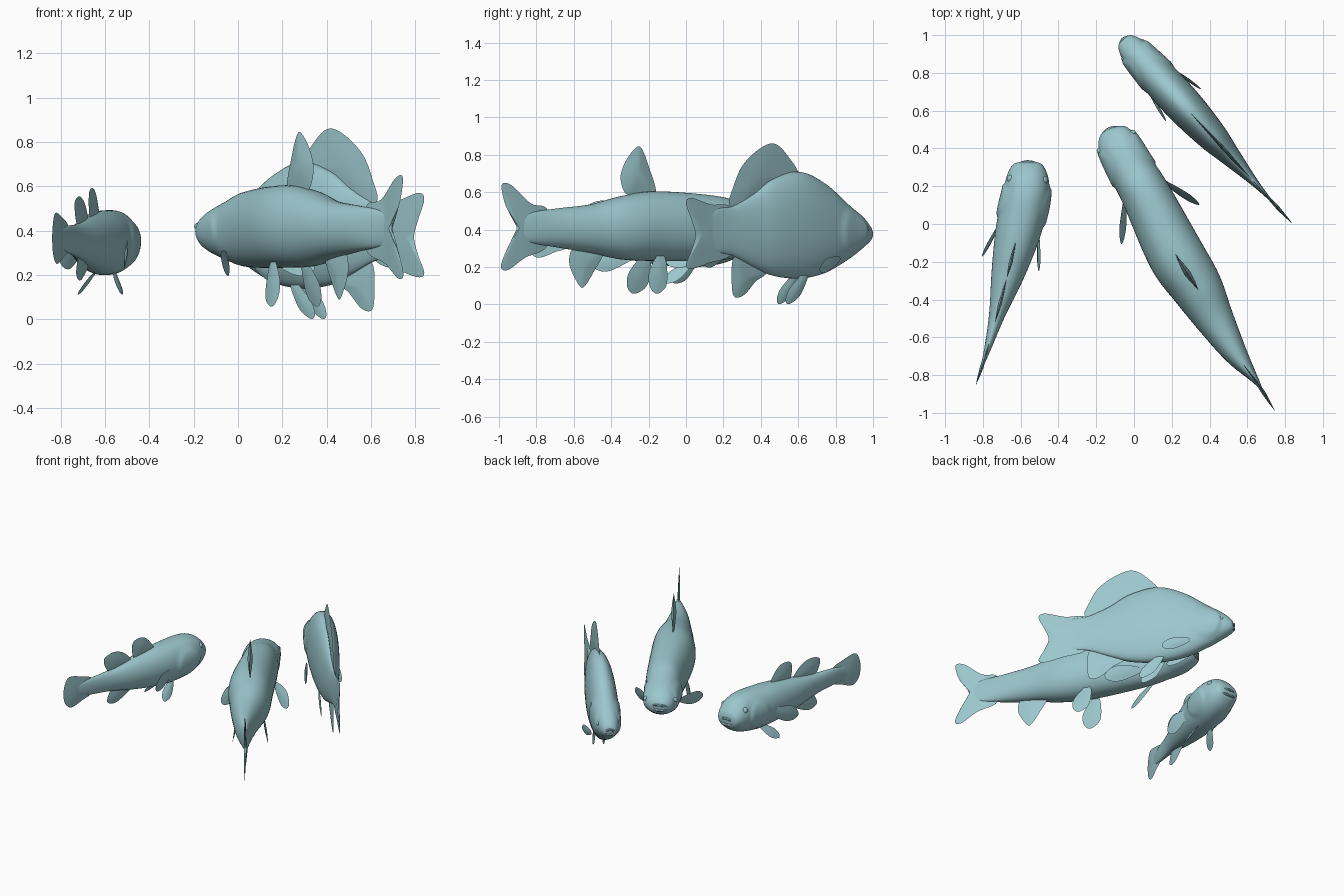
import bpy, bmesh, math
from mathutils import Vector, Matrix

if "Cube" in bpy.data.objects:
    bpy.data.objects.remove(bpy.data.objects["Cube"])

teal = bpy.data.materials.new("fish_teal")
teal.diffuse_color = (.33, .57, .61, 1)
teal.use_nodes = True
teal.node_tree.nodes["Principled BSDF"].inputs["Base Color"].default_value = teal.diffuse_color


def smooth_path(pts, steps, closed=False):
    """Catmull-Rom through tuples of any size."""
    n, out = len(pts), []
    for i in range(n if closed else n - 1):
        idx = [i - 1, i, i + 1, i + 2]
        p = [pts[j % n] if closed else pts[min(max(j, 0), n - 1)] for j in idx]
        for s in range(steps):
            t = s / steps
            out.append(tuple(
                0.5 * (2 * b + (c - a) * t + (2 * a - 5 * b + 4 * c - d) * t * t
                       + (3 * b - a - 3 * c + d) * t ** 3)
                for a, b, c, d in zip(*p)))
    if not closed:
        out.append(tuple(pts[-1]))
    return out


def make_object(name, bm):
    bmesh.ops.recalc_face_normals(bm, faces=bm.faces)
    me = bpy.data.meshes.new(name)
    bm.to_mesh(me)
    bm.free()
    me.materials.append(teal)
    me.polygons.foreach_set("use_smooth", [True] * len(me.polygons))
    me.set_sharp_from_angle(angle=math.radians(40))
    ob = bpy.data.objects.new(name, me)
    bpy.context.collection.objects.link(ob)
    return ob


class Fish:
    """Stations run head to tail: (x, y, half width, top z, bottom z)."""

    def __init__(self, name, stations, gill):
        self.name = name
        self.line = smooth_path(stations, 9)
        self.body(gill)

    def frame(self, y):
        """Spine point, tangent to the head, right-hand normal."""
        L, i = self.line, 0
        while i < len(L) - 2 and L[i + 1][1] > y:
            i += 1
        a, b = L[i], L[i + 1]
        f = (y - a[1]) / (b[1] - a[1])
        c, d = L[max(i - 5, 0)], L[min(i + 6, len(L) - 1)]
        t = Vector((c[0] - d[0], c[1] - d[1], 0)).normalized()
        return Vector((a[0] + (b[0] - a[0]) * f, y, 0)), t, Vector((t.y, -t.x, 0))

    def place(self, p):
        """(y along the spine, sideways offset, z) to world."""
        o, t, n = self.frame(p[0])
        return o + n * p[1] + Vector((0, 0, p[2]))

    def body(self, gill):
        bm, rings, N = bmesh.new(), [], 48
        gy, gz, ry, rz = gill
        for x, y, w, top, bot in self.line:
            ring = []
            for k in range(N):
                a = math.tau * k / N
                z = (top + bot) / 2 + (top - bot) / 2 * math.sin(a)
                c = math.cos(a)
                off = w * math.copysign(abs(c) ** 0.9, c)
                # raised gill cover
                r = math.hypot((y - gy) / ry, (z - gz) / rz)
                off += math.copysign(0.010, c) * min(1, max(0, (1 - r) * 6)) * abs(c)
                ring.append(bm.verts.new(self.place((y, off, z))))
            rings.append(ring)
        for r, s in zip(rings, rings[1:]):
            for k in range(N):
                bm.faces.new((r[k], r[(k + 1) % N], s[(k + 1) % N], s[k]))
        bm.faces.new(rings[0])
        bm.faces.new(rings[-1])
        make_object(self.name + "_body", bm)

    def fin(self, part, pts, th=0.01):
        """Lens-shaped fin from an outline of (y, z) or (y, side, z)."""
        pts = [(p[0], 0, p[1]) if len(p) == 2 else p for p in pts]
        out = smooth_path(pts, 6, True)
        cen = tuple(sum(p[i] for p in out) / len(out) for i in range(3))
        rim = [self.place(p) for p in out]
        mid = [self.place(tuple((a + b) / 2 for a, b in zip(p, cen))) for p in out]
        c = self.place(cen)
        nor = Vector()
        for a, b in zip(rim, rim[1:] + rim[:1]):
            nor += (a - c).cross(b - c)
        nor = nor.normalized() * th
        bm, n = bmesh.new(), len(rim)
        rv = [bm.verts.new(p) for p in rim]
        for s in (1, -1):
            mv = [bm.verts.new(p + nor * s * 0.6) for p in mid]
            cv = bm.verts.new(c + nor * s)
            for k in range(n):
                j = (k + 1) % n
                bm.faces.new((rv[k], rv[j], mv[j], mv[k]))
                bm.faces.new((mv[k], mv[j], cv))
        make_object(self.name + "_" + part, bm)

    def paired(self, part, base, tip, wide):
        """Leaf-shaped fin, mirrored to both sides."""
        leaf = ((0, .35), (.4, .85), (.75, .9), (1, .15), (.9, -.6), (.55, -.95), (0, -.35))
        for side, m in (("right", 1), ("left", -1)):
            pts = []
            for t, s in leaf:
                p = [b + (e - b) * t + w * s for b, e, w in zip(base, tip, wide)]
                pts.append((p[0], p[1] * m, p[2]))
            self.fin(side + "_" + part, pts, 0.007)

    def eyes(self, y, off, z, r):
        for side, m in (("right", 1), ("left", -1)):
            bm = bmesh.new()
            bmesh.ops.create_uvsphere(bm, u_segments=16, v_segments=10, radius=r)
            bm.transform(Matrix.Translation(self.place((y, off * m, z))))
            make_object(self.name + "_" + side + "_eye", bm)

    def lips(self, y, z, rw, rh, r):
        o, t, n = self.frame(y)
        bm, rings = bmesh.new(), []
        for i in range(28):
            a = math.tau * i / 28
            ring = []
            for k in range(8):
                b = math.tau * k / 8
                g = r * math.cos(b)
                ring.append(bm.verts.new(
                    o + n * (rw + g) * math.cos(a)
                    + t * (r * math.sin(b) - rw * .35 * math.cos(a) ** 2)
                    + Vector((0, 0, z + (rh + g) * math.sin(a)))))
            rings.append(ring)
        for i in range(28):
            p, q = rings[i], rings[(i + 1) % 28]
            for k in range(8):
                bm.faces.new((p[k], p[(k + 1) % 8], q[(k + 1) % 8], q[k]))
        make_object(self.name + "_lips", bm)


# Deep-bodied fish, straight spine
prof = [(.978, .025, .395, .35), (.965, .05, .425, .33), (.92, .075, .48, .29),
        (.85, .088, .54, .235), (.73, .10, .65, .165), (.6, .098, .71, .138),
        (.46, .08, .67, .155), (.36, .055, .59, .2), (.25, .028, .525, .26),
        (.17, .012, .51, .28), (.08, .002, .44, .33)]
deep = Fish("deep_fish", [(.84 - .918 * p[0],) + p for p in prof], (.845, .39, .08, .13))
deep.fin("tail", [(.25, .51), (.13, .535), (.03, .57), (.0, .54), (.03, .45), (.05, .37),
                  (.03, .29), (.0, .21), (.03, .19), (.12, .22), (.25, .28)])
deep.fin("dorsal_fin", [(.6, .68), (.54, .80), (.47, .86), (.39, .83), (.3, .74),
                        (.25, .62), (.23, .54), (.28, .51), (.45, .62)])
deep.fin("anal_fin", [(.43, .18), (.37, .12), (.31, .05), (.26, .04), (.245, .10),
                      (.25, .24), (.3, .26)])
deep.paired("pelvic_fin", (.62, .035, .17), (.52, .035, .003), (.035, 0, -.01))
deep.paired("pectoral_fin", (.76, .088, .24), (.63, .125, .19), (0, .008, .04))
deep.eyes(.92, .064, .405, .016)
deep.lips(.978, .37, .026, .018, .009)

# Long-bodied fish
long = Fish("long_fish", [
    (-.13, .503, .035, .42, .37), (-.124, .49, .065, .44, .345), (-.11, .465, .09, .465, .325),
    (-.08, .41, .11, .50, .295), (-.015, .29, .12, .54, .26), (.06, .16, .13, .58, .235),
    (.22, -.16, .15, .605, .233), (.335, -.34, .136, .58, .24), (.43, -.51, .102, .535, .275),
    (.54, -.69, .062, .513, .305), (.645, -.83, .018, .49, .33), (.69, -.90, .002, .44, .37)],
    (.35, .39, .10, .11))
long.fin("tail", [(-.74, .505), (-.83, .54), (-.93, .635), (-.985, .64), (-.965, .53),
                  (-.905, .405), (-.96, .29), (-.99, .2), (-.95, .185), (-.86, .25),
                  (-.74, .315)])
long.fin("dorsal_fin", [(-.16, .59), (-.20, .74), (-.235, .83), (-.265, .84), (-.32, .77),
                        (-.35, .68), (-.32, .59), (-.24, .57)], .018)
long.fin("anal_fin", [(-.44, .28), (-.49, .18), (-.54, .10), (-.57, .10), (-.62, .20),
                      (-.62, .27), (-.59, .31), (-.5, .31)])
long.paired("pelvic_fin", (-.17, .08, .26), (-.225, .12, .06), (.055, 0, -.02))
long.paired("pectoral_fin", (.18, .11, .285), (0, .23, .23), (.01, .015, .055))
long.eyes(.435, .10, .42, .016)
long.lips(.503, .39, .05, .02, .010)

# Small round-headed fish with a curved spine
small = Fish("small_fish", [
    (-.563, .328, .045, .375, .315), (-.563, .312, .08, .41, .285), (-.564, .25, .11, .465, .24),
    (-.57, .16, .123, .49, .212), (-.593, .05, .125, .492, .2), (-.625, -.09, .115, .485, .205),
    (-.672, -.28, .085, .46, .235), (-.725, -.48, .043, .43, .28), (-.775, -.66, .018, .42, .305),
    (-.82, -.80, .002, .39, .34)], (.11, .34, .1, .11))
small.fin("tail", [(-.62, .415), (-.72, .46), (-.81, .48), (-.845, .43), (-.855, .36),
                   (-.84, .29), (-.79, .25), (-.7, .28), (-.62, .315)])
small.fin("front_dorsal_fin", [(-.09, .46), (-.14, .55), (-.20, .59), (-.27, .58), (-.285, .52),
                               (-.26, .45), (-.17, .44)])
small.fin("rear_dorsal_fin", [(-.29, .44), (-.35, .52), (-.44, .555), (-.52, .53), (-.51, .46),
                              (-.46, .41), (-.37, .42)])
small.fin("anal_fin", [(-.27, .26), (-.34, .21), (-.43, .175), (-.495, .2), (-.48, .26),
                       (-.44, .31), (-.35, .29)])
small.paired("pelvic_fin", (.03, .04, .22), (-.09, .10, .115), (.03, .012, -.02))
small.paired("pectoral_fin", (-.02, .105, .32), (-.21, .155, .27), (0, .01, .065))
small.eyes(.235, .086, .41, .022)
small.lips(.328, .335, .065, .022, .010)
